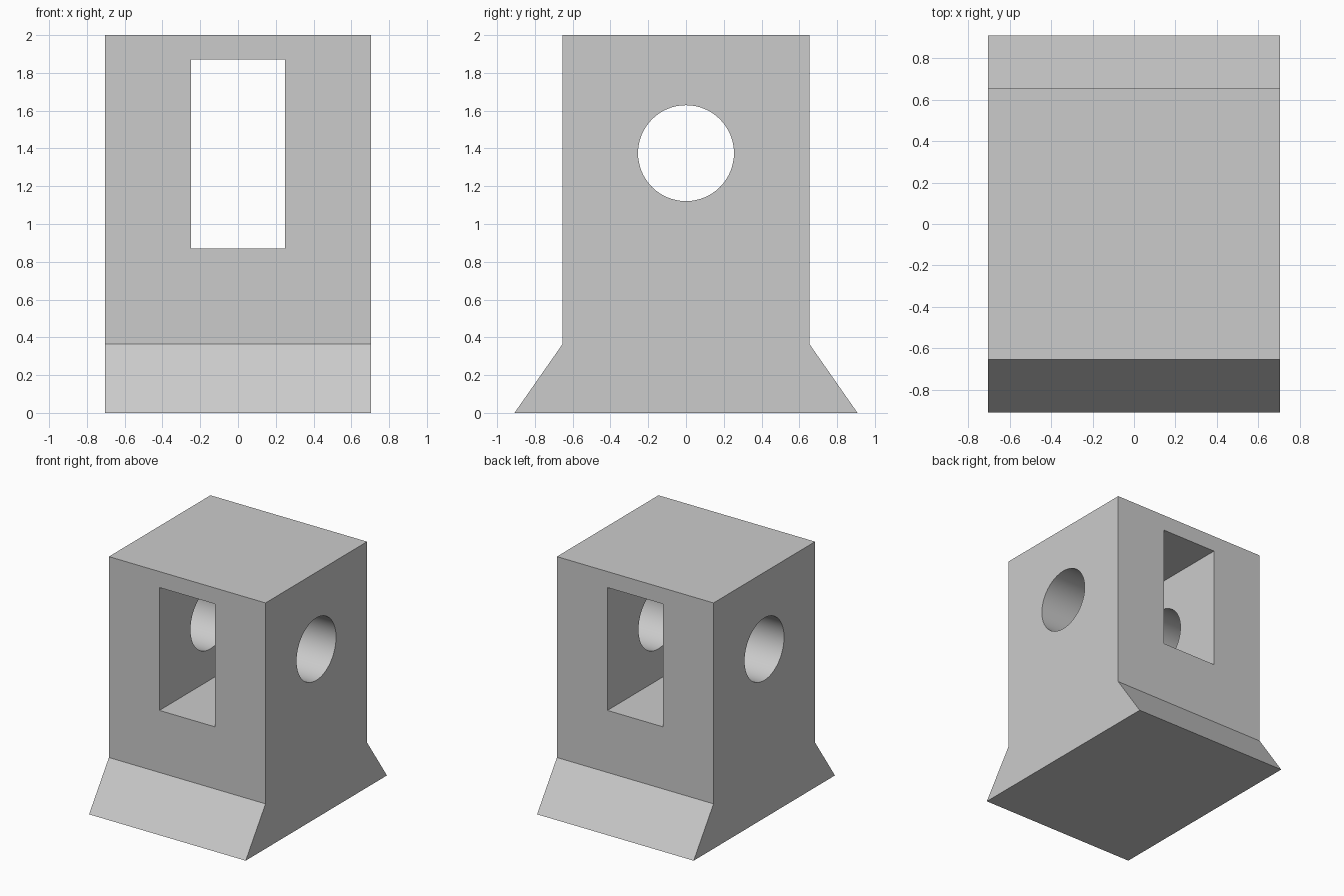
import bpy
import bmesh
from math import pi

cube = bpy.data.objects.get("Cube")
if cube:
    bpy.data.objects.remove(cube, do_unlink=True)

HALF_WIDTH = 0.705
HALF_DEPTH = 0.653
HALF_FOOT = 0.908
FLARE_TOP = 0.365
HEIGHT = 2.0

grey = bpy.data.materials.new("plain_grey")
grey.use_nodes = True
colour = (0.6, 0.6, 0.6, 1)
grey.diffuse_color = colour
grey.node_tree.nodes["Principled BSDF"].inputs["Base Color"].default_value = colour

# Block body: side profile with flared feet, extruded across the width
half = [(HALF_FOOT, 0), (HALF_DEPTH, FLARE_TOP), (HALF_DEPTH, HEIGHT)]
profile = half + [(-y, z) for y, z in reversed(half)]
bm = bmesh.new()
side = bm.faces.new([bm.verts.new((-HALF_WIDTH, y, z)) for y, z in profile])
grown = bmesh.ops.extrude_face_region(bm, geom=[side])
bmesh.ops.translate(bm, vec=(2 * HALF_WIDTH, 0, 0),
                    verts=[v for v in grown["geom"] if isinstance(v, bmesh.types.BMVert)])
bmesh.ops.recalc_face_normals(bm, faces=bm.faces)
mesh = bpy.data.meshes.new("block_body")
bm.to_mesh(mesh)
bm.free()
body = bpy.data.objects.new("block_body", mesh)
bpy.context.collection.objects.link(body)
mesh.materials.append(grey)

# Window runs front to back
bpy.ops.mesh.primitive_cube_add(size=1, location=(0, 0, 1.37))
window = bpy.context.object
window.name = "window_cutter"
window.scale = (0.5, 3, 1)

# Round hole runs side to side
bpy.ops.mesh.primitive_cylinder_add(vertices=64, radius=0.254, depth=3,
                                    location=(0, 0, 1.375), rotation=(0, pi / 2, 0))
hole = bpy.context.object
hole.name = "round_hole_cutter"

# Cut both openings, then drop the cutters
for cutter in (window, hole):
    cutter.data.materials.append(grey)
    cutter.hide_render = True
    cut = body.modifiers.new(cutter.name, "BOOLEAN")
    cut.operation = "DIFFERENCE"
    cut.solver = "EXACT"
    cut.object = cutter

bpy.ops.object.select_all(action="DESELECT")
body.select_set(True)
bpy.context.view_layer.objects.active = body
for cutter in (window, hole):
    bpy.ops.object.modifier_apply(modifier=cutter.name)
    bpy.data.objects.remove(cutter, do_unlink=True)

bpy.ops.object.shade_smooth_by_angle(angle=pi / 6)
